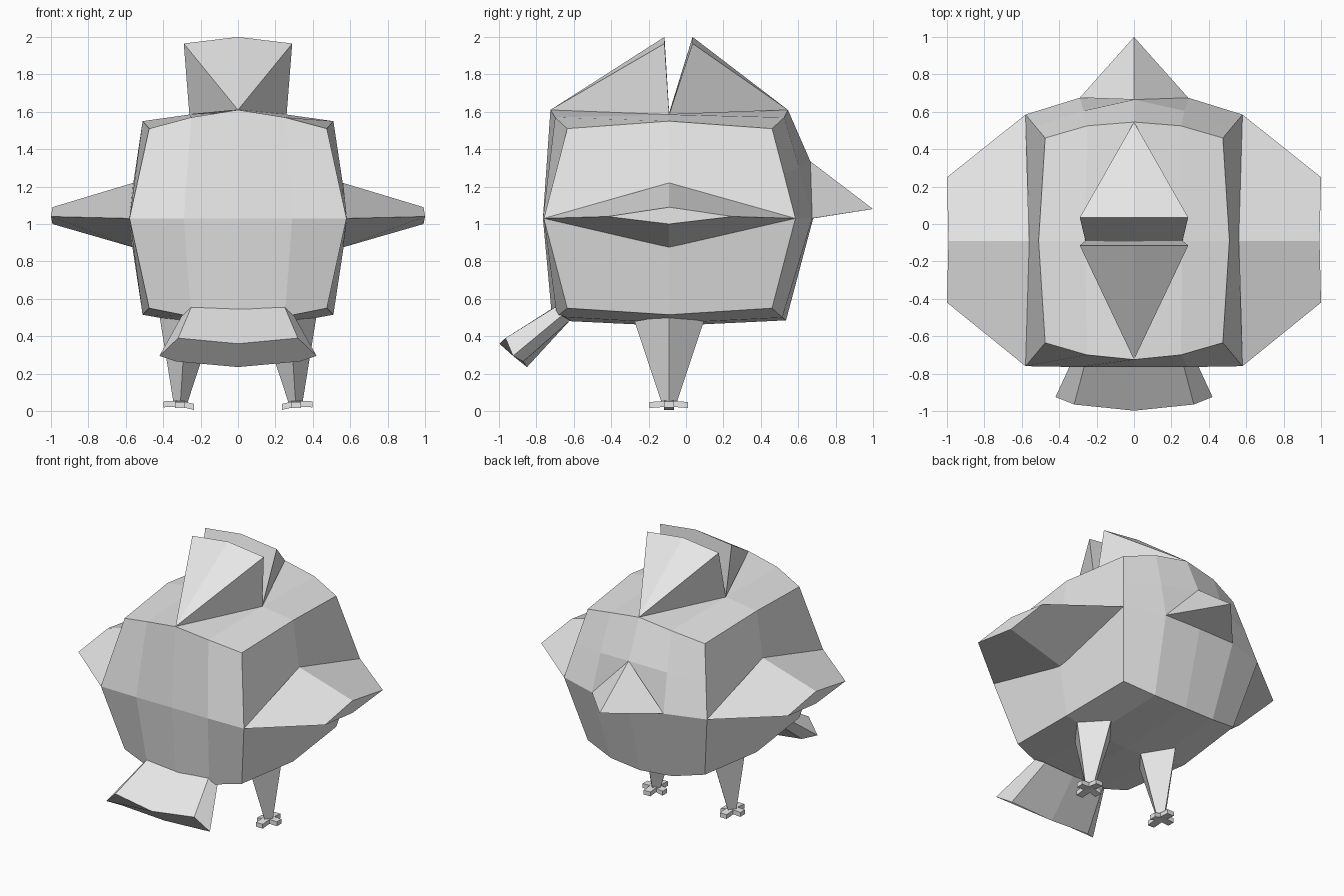
import bpy, bmesh
from mathutils import Vector

cube = bpy.data.objects.get("Cube")
if cube:
    bpy.data.objects.remove(cube, do_unlink=True)

grey = bpy.data.materials.new("light_grey")
grey.use_nodes = True
grey.diffuse_color = (0.8, 0.8, 0.8, 1)
grey.node_tree.nodes["Principled BSDF"].inputs["Base Color"].default_value = (0.8, 0.8, 0.8, 1)


def build(name, verts, faces, half=False, side=1):
    """Flat-shaded object; half=True mirrors and welds it across x = 0."""
    bm = bmesh.new()
    vs = [bm.verts.new((x * side, y, z)) for x, y, z in verts]
    for f in faces:
        bm.faces.new([vs[i] for i in f])
    if half:
        other = [bm.verts.new((-x, y, z)) for x, y, z in verts]
        for f in faces:
            bm.faces.new([other[i] for i in reversed(f)])
    bmesh.ops.remove_doubles(bm, verts=bm.verts[:], dist=0.0005)
    bmesh.ops.recalc_face_normals(bm, faces=bm.faces[:])
    me = bpy.data.meshes.new(name)
    bm.to_mesh(me)
    bm.free()
    me.materials.append(grey)
    ob = bpy.data.objects.new(name, me)
    bpy.context.collection.objects.link(ob)
    return ob


def loft(rings, closed=True, caps=True):
    """Vertices and faces joining equal-length rings of points."""
    n = len(rings[0])
    verts = [p for r in rings for p in r]
    faces = []
    for k in range(len(rings) - 1):
        for i in range(n if closed else n - 1):
            j = (i + 1) % n
            faces.append((k * n + i, k * n + j, (k + 1) * n + j, (k + 1) * n + i))
    if caps:
        faces += [tuple(range(n)), tuple(range(len(verts) - n, len(verts)))]
    return verts, faces


# Body: loops around the yz plane at the centre, the inner edge and the corners
# order: front top, top, back top, back upper, back, back bottom, bottom, front bottom, front
centre = [(0, -.725, 1.61), (0, -.09, 1.6), (0, .545, 1.61), (0, .665, 1.335), (0, .68, 1.03),
          (0, .535, .485), (0, -.09, .455), (0, -.715, .485), (0, -.765, 1.03)]
inner = [(.25, -.70, 1.57), (.26, -.09, 1.585), (.25, .525, 1.57), (.27, .605, 1.30), (.29, .675, 1.03),
         (.25, .515, .50), (.26, -.09, .47), (.25, -.69, .505), (.29, -.765, 1.03)]
corner = [(.475, -.635, 1.51), (.51, -.09, 1.55), (.475, .46, 1.51), (.528, .523, 1.27), (.58, .585, 1.03),
          (.475, .46, .55), (.51, -.09, .515), (.475, -.635, .55), (.58, -.76, 1.03)]
verts, faces = loft([centre, inner, corner], caps=False)
hub, c = len(verts), 18
verts.append((.588, -.09, 1.03))
faces += [(hub, c + 8, c, c + 1), (hub, c + 1, c + 2, c + 3, c + 4),
          (hub, c + 4, c + 5, c + 6), (hub, c + 6, c + 7, c + 8)]
build("body", verts, faces, half=True)

# Two crest plumes fanning up from the middle of the back
for name, foot_y, top_y in (("crest_rear", -.725, -.115), ("crest_front", .545, .035)):
    build(name,
          [(0, foot_y, 1.61), (0, top_y, 2.0), (.29, top_y, 1.965), (.26, -.09, 1.585), (0, -.09, 1.595)],
          [(0, 1, 2), (0, 2, 3), (1, 4, 3, 2), (0, 3, 4)], half=True)

# Beak
build("beak", [(0, .665, 1.335), (0, 1.0, 1.08), (.29, .675, 1.03), (0, .68, 1.03)],
      [(0, 2, 1), (2, 3, 1), (0, 3, 2)], half=True)

# Tail: flared half sections from root to tip
root = [(0, -.72, .545), (.25, -.70, .555), (.30, -.665, .51), (.25, -.62, .485), (0, -.63, .48)]
tip = [(0, -.998, .36), (.32, -.965, .39), (.42, -.925, .295), (.33, -.87, .265), (0, -.85, .235)]
tv, tf = loft([root, tip], closed=False)
build("tail", tv, tf, half=True)

for side, label in ((1, "left"), (-1, "right")):
    # Wing: diamond section tapering outward
    wv, wf = loft([
        [(.56, -.09, 1.22), (.58, .585, 1.03), (.56, -.09, .875), (.58, -.76, 1.03)],
        [(.992, -.09, 1.09), (1.0, .25, 1.04), (.992, -.09, 1.0), (1.0, -.42, 1.04)]])
    build(label + "_wing", wv, wf, side=side)

    # Leg: diamond section tapering down
    lv, lf = loft([
        [(.42, -.09, .51), (.28, .095, .48), (.13, -.09, .47), (.28, -.275, .48)],
        [(.345, -.09, .045), (.308, -.05, .045), (.27, -.09, .045), (.308, -.13, .045)]])
    build(label + "_leg", lv, lf, side=side)

    # Foot: four drooping toes
    ankle = Vector((.31, -.09, .04))
    toes = (("front", (.31, .01, .032)), ("rear", (.31, -.195, .032)),
            ("outer", (.397, -.09, .036)), ("inner", (.235, -.09, .022)))
    for toe, end in toes:
        end = Vector(end)
        d = (end - ankle).normalized()
        across = d.cross(Vector((0, 0, 1))).normalized() * .027
        up = Vector((0, 0, .016))
        rings = [[p + across + up, p - across + up, p - across - up, p + across - up]
                 for p in (ankle, end)]
        fv, ff = loft(rings)
        build(f"{label}_{toe}_toe", fv, ff, side=side)
